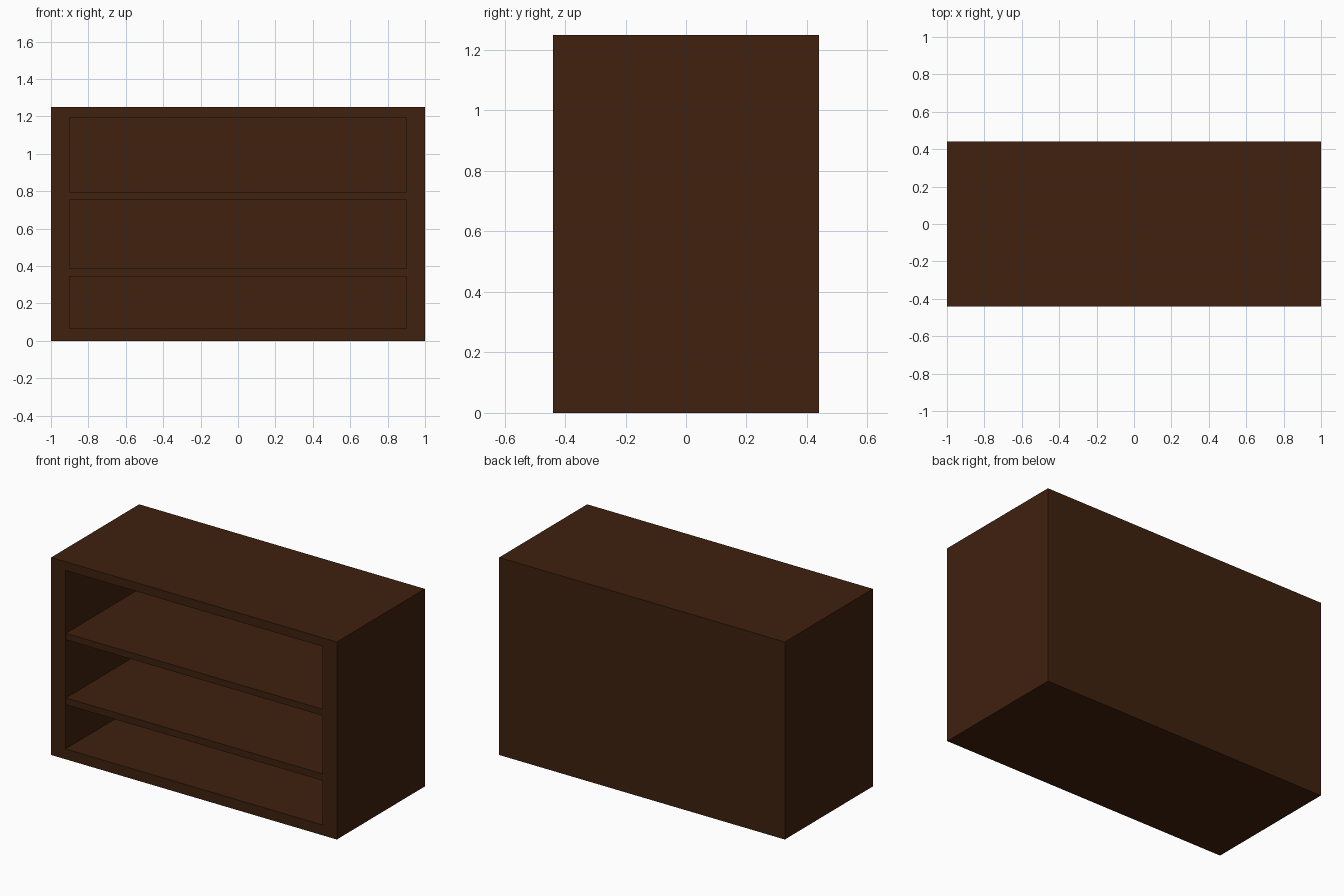
import bpy, bmesh

if "Cube" in bpy.data.objects:
    bpy.data.objects.remove(bpy.data.objects["Cube"])

W, D, H = 1.0, 0.44, 1.25            # half width, half depth, height
OPEN_X, OPEN_Z0, OPEN_Z1 = 0.90, 0.065, 1.195
BACK_Y = D - 0.06                    # inner face of the back panel

wood = bpy.data.materials.new("dark brown wood")
wood.diffuse_color = (0.050, 0.0150, 0.0045, 1)
wood.use_nodes = True
wood.node_tree.nodes["Principled BSDF"].inputs["Base Color"].default_value = wood.diffuse_color


def make_object(name, bm):
    bmesh.ops.recalc_face_normals(bm, faces=bm.faces)
    mesh = bpy.data.meshes.new(name)
    bm.to_mesh(mesh)
    bm.free()
    mesh.materials.append(wood)
    obj = bpy.data.objects.new(name, mesh)
    bpy.context.collection.objects.link(obj)
    return obj


def box(x, y0, y1, z0, z1):
    bm = bmesh.new()
    bmesh.ops.create_cube(bm, size=2)
    for v in bm.verts:
        v.co = (x * v.co.x, y1 if v.co.y > 0 else y0, z1 if v.co.z > 0 else z0)
    return bm


# Cabinet body: inset the front face to the opening, then push it inwards
bm = box(W, -D, D, 0, H)
bm.normal_update()
front = min(bm.faces, key=lambda f: f.calc_center_median().y)
bmesh.ops.inset_individual(bm, faces=[front], thickness=0.05)
for v in front.verts:
    v.co = (OPEN_X if v.co.x > 0 else -OPEN_X, -D,
            OPEN_Z1 if v.co.z > H / 2 else OPEN_Z0)
inner = bmesh.ops.extrude_discrete_faces(bm, faces=[front])["faces"][0]
for v in inner.verts:
    v.co.y = BACK_Y
make_object("cabinet_body", bm)

# Two shelves, set back a hair from the front frame
for name, z0, z1 in (("lower_shelf", 0.343, 0.386), ("upper_shelf", 0.754, 0.795)):
    make_object(name, box(OPEN_X, -D + 0.005, BACK_Y, z0, z1))
